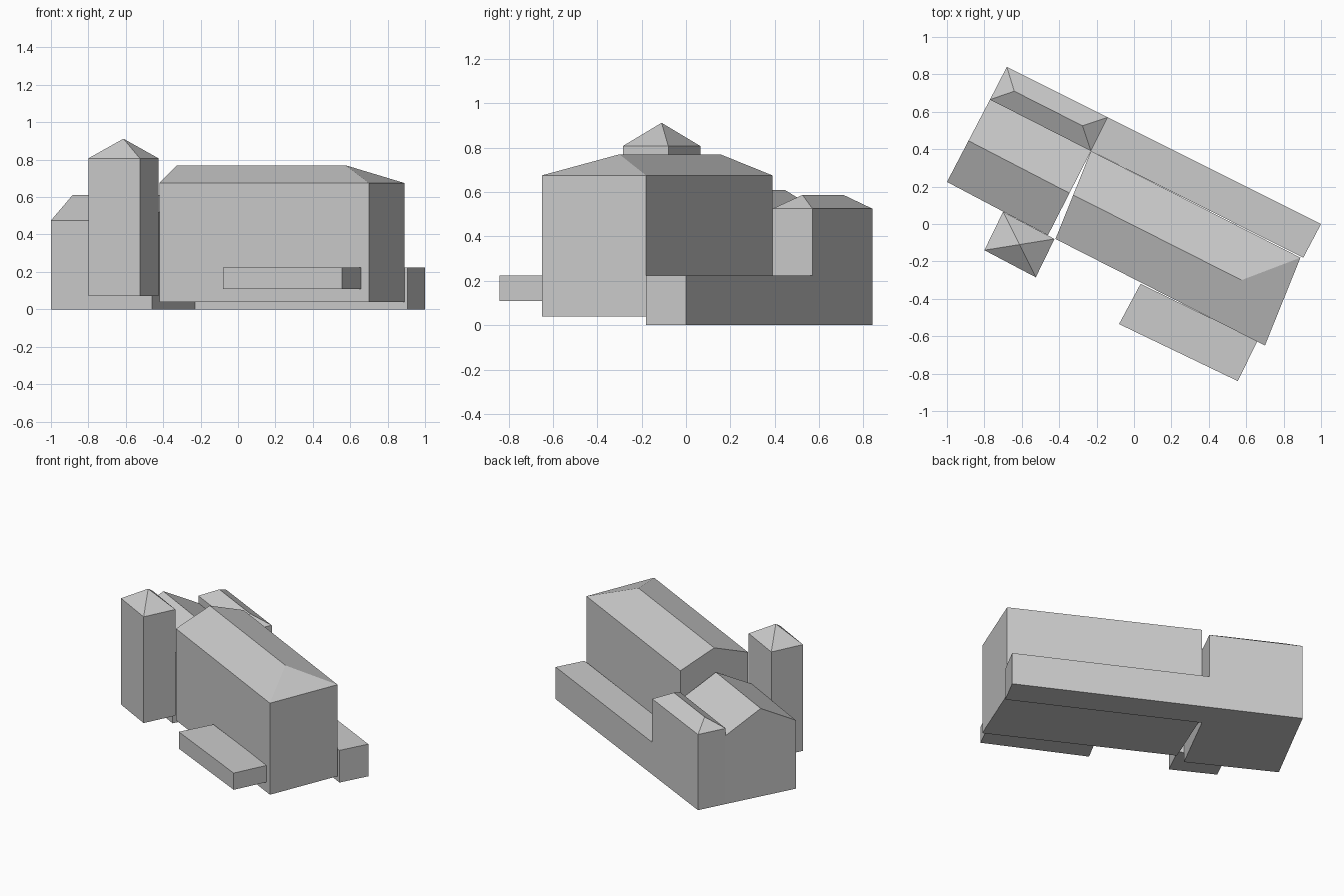
import bpy
import bmesh
from mathutils import Vector

cube = bpy.data.objects.get("Cube")
if cube:
    bpy.data.objects.remove(cube, do_unlink=True)

# One plain material for the whole building
stone = bpy.data.materials.new("plain_light_grey")
stone.use_nodes = True
stone.diffuse_color = (0.6, 0.6, 0.6, 1)
bsdf = next(n for n in stone.node_tree.nodes if n.type == "BSDF_PRINCIPLED")
bsdf.inputs["Base Color"].default_value = (0.6, 0.6, 0.6, 1)


def build(name, plan, base, eaves, ridge=(), top=0.0):
    """Extrude a four-corner plan (front left, front right, back right, back left)
    and close it with a flat roof, a pyramid (one point) or a ridge (two points)."""
    bm = bmesh.new()
    low = [bm.verts.new((x, y, base)) for x, y in plan]
    high = [bm.verts.new((x, y, eaves)) for x, y in plan]
    bm.faces.new(low[::-1])
    for i in range(4):
        j = (i + 1) % 4
        bm.faces.new((low[i], low[j], high[j], high[i]))
    peak = [bm.verts.new((x, y, top)) for x, y in ridge]
    a, b, c, d = high
    if not peak:
        bm.faces.new(high)
    elif len(peak) == 1:
        for i in range(4):
            bm.faces.new((high[i], high[(i + 1) % 4], peak[0]))
    else:
        left, right = peak
        bm.faces.new((a, b, right, left))
        bm.faces.new((c, d, left, right))
        bm.faces.new((b, c, right))
        bm.faces.new((d, a, left))
    bmesh.ops.recalc_face_normals(bm, faces=bm.faces[:])
    mesh = bpy.data.meshes.new(name)
    bm.to_mesh(mesh)
    bm.free()
    mesh.materials.append(stone)
    obj = bpy.data.objects.new(name, mesh)
    bpy.context.collection.objects.link(obj)
    return obj


def middle(p, q):
    return tuple((Vector(p) + Vector(q)) / 2)


# Shared plan corners
valley_left, valley_right = (-0.77, 0.665), (-0.23, 0.39)
back_left, back_mid, back_right = (-0.68, 0.84), (-0.14, 0.57), (1.0, 0.0)

# Main hall: gable on the left, hip on the right
hall = [(-0.42, -0.08), (0.70, -0.65), (0.89, -0.18), valley_right]
build("main_hall", hall, 0.04, 0.675,
      [middle(hall[0], hall[3]), (0.575, -0.30)], 0.77)

# Gabled side wing
wing = [(-1.0, 0.225), (-0.46, -0.06), valley_right, valley_left]
build("gabled_wing", wing, 0, 0.475,
      [middle(wing[0], wing[3]), middle(wing[1], wing[2])], 0.61)

# Hipped strip behind the side wing
build("hipped_back_wing", [valley_left, valley_right, back_mid, back_left],
      0, 0.525, [(-0.64, 0.71), (-0.275, 0.525)], 0.587)

# Low flat aisle along the back of the hall
build("low_aisle", [valley_right, (0.905, -0.18), back_right, back_mid], 0, 0.223)

# Tower with pyramid roof
tower = [(-0.80, -0.14), (-0.525, -0.285), (-0.425, -0.08), (-0.70, 0.065)]
build("tower", tower, 0.07, 0.807, [middle(tower[0], tower[2])], 0.912)

# Flat porch on the front
build("porch", [(-0.08, -0.535), (0.555, -0.84), (0.66, -0.625), (0.035, -0.32)],
      0.108, 0.224)
